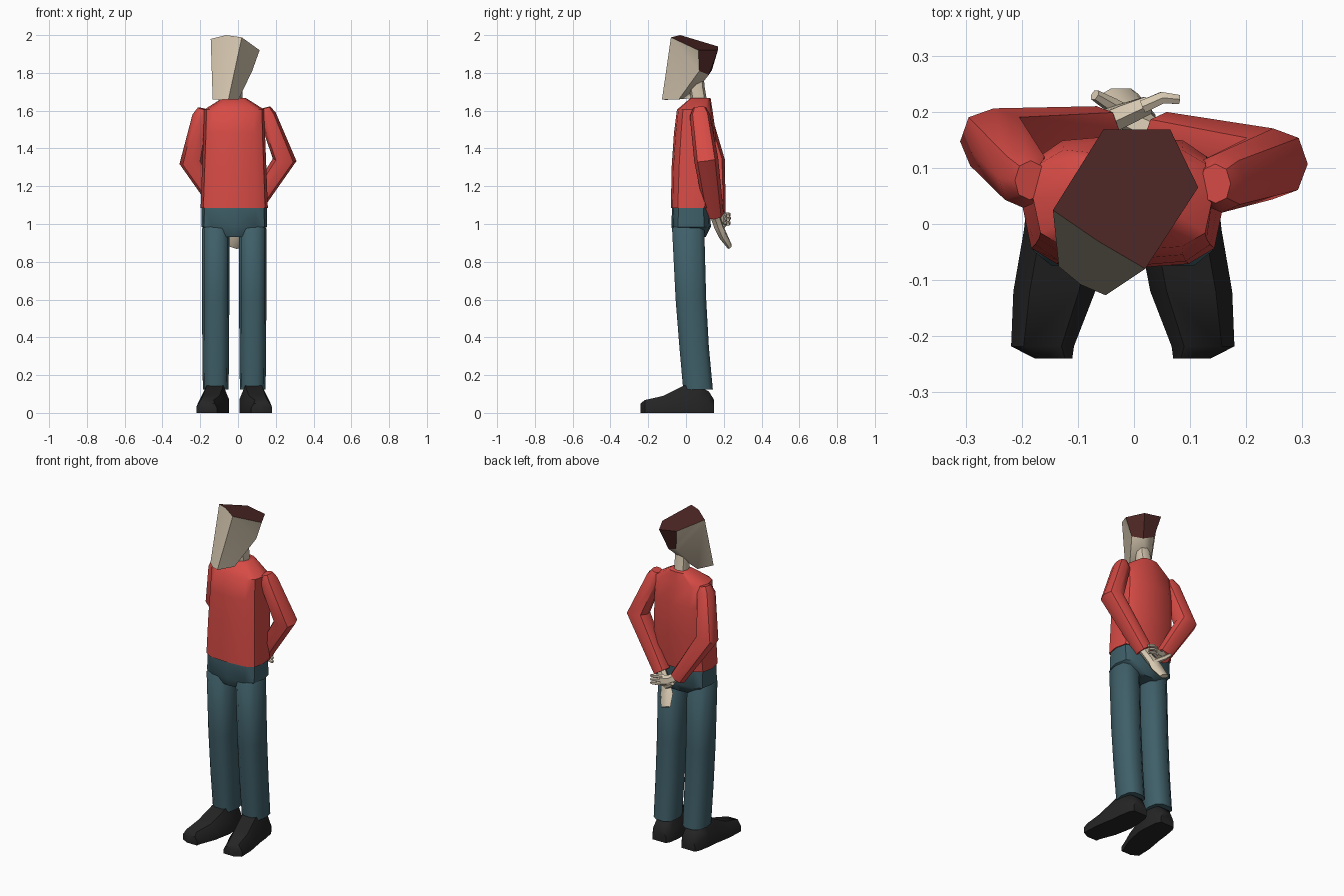
import bpy, bmesh, math
from mathutils import Vector

if "Cube" in bpy.data.objects:
    bpy.data.objects.remove(bpy.data.objects["Cube"])

AXIS = -0.02  # the body's mirror plane


def material(name, rgb):
    m = bpy.data.materials.new(name)
    m.diffuse_color = (*rgb, 1)
    m.use_nodes = True
    m.node_tree.nodes["Principled BSDF"].inputs["Base Color"].default_value = m.diffuse_color
    return m


RED = material("red_knit", (0.68, 0.07, 0.06))
DENIM = material("denim", (0.05, 0.115, 0.14))
SKIN = material("skin", (0.68, 0.58, 0.44))
HAIR = material("dark_brown", (0.075, 0.02, 0.018))
BLACK = material("black", (0.018, 0.018, 0.018))


def make(name, verts, faces, mat, angle=45, mirror=False):
    bm = bmesh.new()
    vs = [bm.verts.new(v) for v in verts]
    for f in faces:
        bm.faces.new([vs[i] for i in f])
    bmesh.ops.recalc_face_normals(bm, faces=bm.faces)
    me = bpy.data.meshes.new(name)
    bm.to_mesh(me)
    bm.free()
    me.materials.append(mat)
    ob = bpy.data.objects.new(name, me)
    bpy.context.collection.objects.link(ob)
    bpy.ops.object.select_all(action='DESELECT')
    ob.select_set(True)
    bpy.context.view_layer.objects.active = ob
    bpy.ops.object.shade_smooth_by_angle(angle=math.radians(angle))
    if mirror:
        ob.location.x = AXIS
        ob.modifiers.new("mirror", 'MIRROR')
    return ob


def skin_rings(name, rings, mat, **kw):
    """Join rings of equal length into a capped surface."""
    n = len(rings[0])
    faces = [(k*n + i, k*n + (i+1) % n, (k+1)*n + (i+1) % n, (k+1)*n + i)
             for k in range(len(rings) - 1) for i in range(n)]
    faces += [tuple(range(n)), tuple(range((len(rings)-1)*n, len(rings)*n))]
    return make(name, [p for r in rings for p in r], faces, mat, **kw)


def oval(center, rx, ry, normal, n, power):
    nv = Vector(normal).normalized()
    u = nv.cross(Vector((0, 1, 0))).normalized()
    v = nv.cross(u)
    bend = lambda t: math.copysign(abs(t)**power, t) if abs(t) > 1e-6 else 0
    return [Vector(center) + u*rx*bend(math.cos(a)) + v*ry*bend(math.sin(a))
            for a in (2*math.pi*i/n for i in range(n))]


def body(name, sections, mat, n=12, power=0.6, **kw):
    """Horizontal sections: z, x centre, half width, front y, back y."""
    skin_rings(name, [oval((x, (f+b)/2, z), w, (b-f)/2, (0, 0, 1), n, power)
                      for z, x, w, f, b in sections], mat, **kw)


def tube(name, path, mat, n=8):
    """Path points: x, y, z, radius across, radius in depth."""
    pts = [Vector(p[:3]) for p in path]
    rings = []
    for i, p in enumerate(path):
        a = (pts[i] - pts[i-1]).normalized() if i else Vector()
        b = (pts[i+1] - pts[i]).normalized() if i < len(pts)-1 else Vector()
        rings.append(oval(pts[i], p[3], p[4], a + b, n, 0.9))
    skin_rings(name, rings, mat)


# Shoes, toes turned outward: y, x centre, half width, height
shoe = [(-0.24, 0.123, 0.033, 0.05), (-0.218, 0.143, 0.056, 0.068),
        (-0.12, 0.122, 0.073, 0.09), (-0.01, 0.102, 0.074, 0.145),
        (0.05, 0.1, 0.07, 0.145), (0.12, 0.098, 0.06, 0.115), (0.148, 0.098, 0.045, 0.07)]
outline = [(-1, 0), (1, 0), (1, 0.5), (0.6, 1), (-0.6, 1), (-1, 0.5)]
skin_rings("shoes", [[(x + w*a, y, h*b) for a, b in outline] for y, x, w, h in shoe],
           BLACK, mirror=True)

# Trousers
body("trouser_legs", [(1.0, 0.098, 0.05, -0.055, 0.08), (0.975, 0.098, 0.072, -0.077, 0.1),
                      (0.6, 0.098, 0.072, -0.058, 0.11), (0.35, 0.098, 0.071, -0.038, 0.124),
                      (0.125, 0.098, 0.068, -0.018, 0.145)],
     DENIM, n=10, power=0.75, mirror=True)
body("trouser_hips", [(1.1, AXIS, 0.172, -0.073, 0.125), (0.985, AXIS, 0.174, -0.078, 0.132),
                      (0.932, AXIS, 0.09, -0.055, 0.105)], DENIM)

# Sweater
body("sweater_body", [(1.085, AXIS, 0.178, -0.08, 0.135), (1.3, AXIS, 0.17, -0.076, 0.155),
                      (1.48, AXIS, 0.163, -0.064, 0.158), (1.605, AXIS, 0.16, -0.048, 0.14),
                      (1.668, AXIS, 0.06, 0.025, 0.13)], RED)
tube("right_sleeve", [(0.145, 0.072, 1.615, 0.028, 0.035), (0.155, 0.074, 1.575, 0.047, 0.054),
                      (0.247, 0.107, 1.34, 0.063, 0.064), (0.055, 0.15, 1.05, 0.046, 0.05)], RED)
tube("left_sleeve", [(-0.185, 0.078, 1.61, 0.028, 0.035), (-0.195, 0.082, 1.57, 0.047, 0.054),
                     (-0.248, 0.147, 1.33, 0.063, 0.06), (-0.065, 0.168, 1.05, 0.046, 0.042)], RED)

# Hands clasped behind the back
tube("right_hand", [(0.065, 0.148, 1.06, 0.026, 0.026), (0.015, 0.172, 0.99, 0.03, 0.026),
                    (-0.005, 0.195, 0.94, 0.046, 0.022), (-0.025, 0.232, 0.88, 0.034, 0.013)], SKIN, n=6)
tube("right_thumb", [(0.01, 0.185, 0.98, 0.015, 0.015), (-0.04, 0.212, 1.01, 0.014, 0.014),
                     (-0.07, 0.23, 1.035, 0.01, 0.01)], SKIN, n=6)
tube("left_hand", [(-0.08, 0.168, 1.07, 0.026, 0.024), (-0.025, 0.192, 1.03, 0.03, 0.022),
                   (0.025, 0.212, 1.025, 0.034, 0.018)], SKIN, n=6)
for i in range(3):
    z = 1.05 - 0.022*i
    tube(f"left_finger_{i+1}", [(0.015, 0.209, z, 0.012, 0.013), (0.05, 0.225, z, 0.012, 0.012),
                                (0.08, 0.222, z - 0.008, 0.009, 0.009)], SKIN, n=6)

# Neck
tube("neck", [(-0.02, 0.072, 1.63, 0.042, 0.042), (-0.015, 0.058, 1.72, 0.04, 0.041),
              (-0.012, 0.05, 1.82, 0.038, 0.04)], SKIN)

# Faceted head turned to one side: across, forward, z
head = dict(A=(-.098, .087, 1.98), M=(0, .09, 2.0), B=(.097, .086, 1.988),
            C=(.098, -.087, 1.92), D=(0, -.147, 1.92), E=(-.1, -.083, 1.94),
            c=(.062, -.07, 1.81), d=(0, -.09, 1.79), e=(-.062, -.07, 1.815),
            P=(-.035, .166, 1.66), N=(.015, .172, 1.657), Q=(.063, .164, 1.66),
            R=(.06, .06, 1.66), S=(-.055, .06, 1.665))
turn = math.radians(32.7)
co, si = math.cos(turn), math.sin(turn)


def head_part(name, faces, mat, angle):
    keys = sorted(set("".join(faces)))
    verts = [(-0.015 + co*u - si*f, 0.045 - si*u - co*f, z)
             for u, f, z in (head[k] for k in keys)]
    make(name, verts, [[keys.index(k) for k in f] for f in faces], mat, angle)


head_part("face", ["AMNP", "MBQN", "BCc", "BcR", "BRQ", "AeE", "ASe", "APS",
                   "PNQRS", "SRd", "Rcd", "Sde"], SKIN, 55)
head_part("hair", ["AMBCDE", "CDdc", "DEed"], HAIR, 30)
